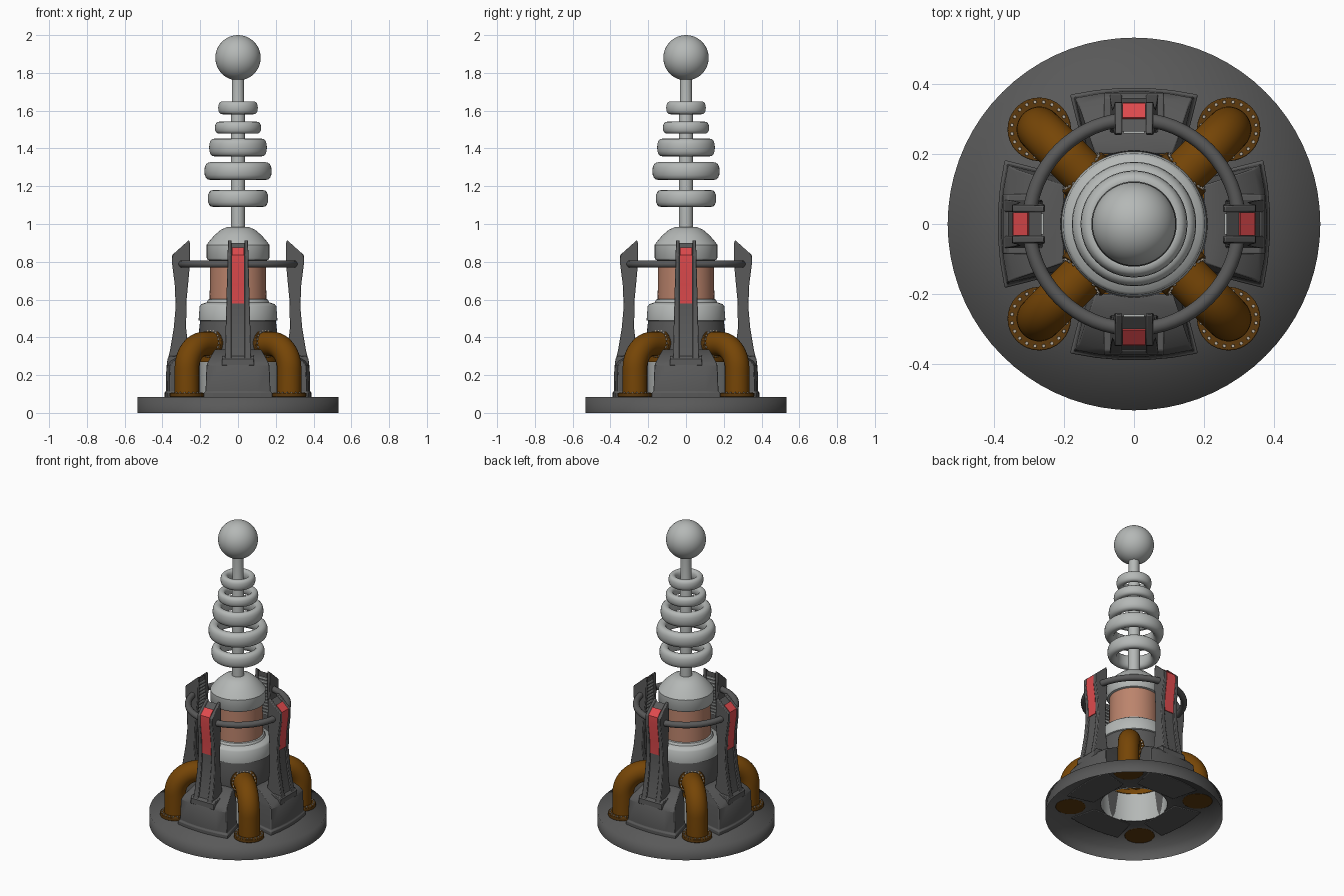
import bpy, bmesh, math
from mathutils import Matrix, Vector

if "Cube" in bpy.data.objects:
    bpy.data.objects.remove(bpy.data.objects["Cube"])

def mat(name, c):
    m = bpy.data.materials.new(name)
    m.diffuse_color = (*c, 1)
    m.use_nodes = True
    m.node_tree.nodes["Principled BSDF"].inputs["Base Color"].default_value = m.diffuse_color
    return m

DARK = mat("dark_grey", (0.1, 0.1, 0.1))
LIGHT = mat("light_grey", (0.46, 0.48, 0.47))
BROWN = mat("brown_pipe", (0.18, 0.06, 0.002))
FLANGE = mat("dark_brown_flange", (0.11, 0.042, 0.004))
COPPER = mat("copper", (0.5, 0.23, 0.15))
RED = mat("red", (0.75, 0.07, 0.075))
BOLT = mat("bolt_tan", (0.5, 0.44, 0.36))

def finish(bm, name, material, bevel=0, angle=35, rot=0, recalc=True):
    if recalc:
        bmesh.ops.recalc_face_normals(bm, faces=bm.faces)
    bm.transform(Matrix.Rotation(rot, 4, 'Z'))
    me = bpy.data.meshes.new(name)
    bm.to_mesh(me)
    bm.free()
    me.materials.append(material)
    for p in me.polygons:
        p.use_smooth = True
    me.set_sharp_from_angle(angle=math.radians(angle))
    ob = bpy.data.objects.new(name, me)
    bpy.context.collection.objects.link(ob)
    if bevel:
        b = ob.modifiers.new("bevel", 'BEVEL')
        b.width, b.segments, b.limit_method = bevel, 2, 'ANGLE'
        b.angle_limit = math.radians(40)
    return ob

def loft(rings, closed=False, caps=False):
    """Skin a list of equal-length point rings."""
    bm = bmesh.new()
    vs = [[bm.verts.new(p) for p in r] for r in rings]
    n = len(vs[0])
    for i in range(len(vs) if closed else len(vs) - 1):
        a, b = vs[i], vs[(i + 1) % len(vs)]
        for j in range(n):
            k = (j + 1) % n
            bm.faces.new((a[j], a[k], b[k], b[j]))
    if caps:
        bm.faces.new(vs[0])
        bm.faces.new(vs[-1])
    return bm

def lathe(name, prof, material, closed=False, n=64, angle=35):
    """Profile runs upward (or anticlockwise) so faces point outward."""
    ang = [2 * math.pi * i / n for i in range(n)]
    rings = [[(max(r, 1e-4) * math.cos(a), max(r, 1e-4) * math.sin(a), z) for a in ang] for r, z in prof]
    return finish(loft(rings, closed), name, material, angle=angle, recalc=False)

def prism(name, prof, lo, hi, material, rot, bevel=0):
    """Radial (r, z) outline extruded sideways between lo(z) and hi(z)."""
    rings = [[(r, f(z), z) for r, z in prof] for f in (lo, hi)]
    return finish(loft(rings, caps=True), name, material, bevel, rot=rot)

# hollow base disc with open middle
lathe("base_disc", [(0.533, 0), (0.533, 0.085), (0.2, 0.085)], DARK, n=72, angle=180)

# central body
lathe("lower_core", [(0.2, 0.08), (0.205, 0.28)], LIGHT)
lathe("lower_band", [(0.2, 0.27), (0.222, 0.27), (0.222, 0.3), (0.2, 0.3)], BROWN, True)
lathe("core_housing", [(0.205, 0.28), (0.212, 0.3), (0.205, 0.45), (0.2, 0.49)], DARK)
lathe("lower_collar", [(0.195, 0.485), (0.208, 0.49), (0.208, 0.5), (0.203, 0.565), (0.195, 0.575),
                       (0.165, 0.585), (0.158, 0.6), (0.145, 0.605)], LIGHT)
lathe("copper_winding", [(0.15, 0.6), (0.148, 0.82)], COPPER)
lathe("cap_dome", [(0.14, 0.805), (0.16, 0.81), (0.166, 0.82), (0.166, 0.89), (0.155, 0.905),
                   (0.125, 0.94), (0.09, 0.97), (0.06, 0.983), (0, 0.985)], LIGHT)

# mast, discharge rings, ball
lathe("mast", [(0.037, 0.97), (0.037, 1.6), (0.032, 1.62), (0.032, 1.8)], LIGHT, n=32)
for i, (r, z, h, w) in enumerate([(0.16, 1.135, 0.045, 0.06), (0.178, 1.28, 0.047, 0.064),
                                  (0.153, 1.405, 0.047, 0.058), (0.122, 1.51, 0.032, 0.048),
                                  (0.105, 1.615, 0.034, 0.045)]):
    prof = []
    for k in range(16):
        c, s = math.cos(math.tau * k / 16), math.sin(math.tau * k / 16)
        prof.append((r - w / 2 + w / 2 * math.copysign(abs(c) ** 0.85, c),
                     z + h * math.copysign(abs(s) ** 0.85, s)))
    lathe(f"discharge_ring_{i+1}", prof, LIGHT, True, 48, 60)
lathe("top_ball", [(0.12 * math.sin(math.pi * k / 24), 1.88 - 0.12 * math.cos(math.pi * k / 24))
                   for k in range(25)], LIGHT, n=48)

# ring bar joining the fins
lathe("brace_ring", [(0.3 + 0.02 * math.cos(math.tau * k / 14), 0.788 + 0.02 * math.sin(math.tau * k / 14))
                     for k in range(14)], DARK, True, 64, 60)

def footprint(z, ro, wo, ri, wi):
    """Wedge footprint with a bowed outer edge."""
    pts = [(ro - 0.02 * t * t, wo * t, z) for t in (-1, -0.6, -0.2, 0.2, 0.6, 1)]
    return pts + [(ri, wi, z), (ri, -wi, z)]

def fin_width(z):
    return 0.07 - 0.017 * (z - 0.27) / 0.64

def const(v):
    return lambda z: v

fin_outer = [(0.375, 0.27), (0.36, 0.33), (0.34, 0.45), (0.33, 0.56), (0.335, 0.68),
             (0.349, 0.79), (0.348, 0.836), (0.26, 0.915)]
fin_inner = [(0.255, 0.9), (0.255, 0.78), (0.272, 0.6), (0.275, 0.45), (0.255, 0.27)]
web = [(0.367, 0.27), (0.352, 0.33), (0.332, 0.45), (0.322, 0.56), (0.327, 0.68), (0.341, 0.79),
       (0.340, 0.832), (0.265, 0.9), (0.265, 0.78), (0.282, 0.6), (0.285, 0.45), (0.265, 0.27)]
red_in = [(0.320, 0.58), (0.325, 0.68), (0.339, 0.79), (0.338, 0.830), (0.30, 0.866)]
red_out = [(0.304, 0.875), (0.346, 0.837), (0.347, 0.79), (0.333, 0.68), (0.328, 0.58)]

# four wedge feet, each with a fin
for q, side in enumerate(("right", "back", "left", "front")):
    rot = q * math.pi / 2
    levels = [(0.08, 0.39, 0.183, 0.2, 0.14), (0.108, 0.39, 0.183, 0.2, 0.14),
              (0.113, 0.383, 0.173, 0.2, 0.133), (0.25, 0.38, 0.168, 0.2, 0.13),
              (0.275, 0.362, 0.158, 0.2, 0.125), (0.335, 0.26, 0.125, 0.2, 0.11)]
    finish(loft([footprint(*l) for l in levels], caps=True), side + "_foot", DARK, 0.004, rot=rot)
    prism(side + "_fin_socket", [(0.24, 0.25), (0.376, 0.25), (0.374, 0.285), (0.362, 0.3), (0.24, 0.31)],
          const(-0.086), const(0.086), DARK, rot, 0.004)
    # two side rails with a recessed web between
    prism(side + "_fin_rail_a", fin_outer + fin_inner, const(0.034), fin_width, DARK, rot, 0.004)
    prism(side + "_fin_rail_b", fin_outer + fin_inner, lambda z: -fin_width(z), const(-0.034), DARK, rot, 0.004)
    prism(side + "_fin_web", web, const(-0.036), const(0.036), DARK, rot)
    prism(side + "_fin_light", red_in + red_out, const(-0.033), const(0.033), RED, rot)
    # ribs in the recess on the inner side of the fin
    bm = bmesh.new()
    for k in range(12):
        z = 0.62 + 0.022 * k
        r = max(0.265, 0.282 - (z - 0.6) * 0.094)
        m = Matrix.Translation((r, 0, z)) @ Matrix.Diagonal((0.012, 0.06, 0.01, 1))
        bmesh.ops.create_cube(bm, size=1, matrix=m)
    finish(bm, side + "_fin_ribs", LIGHT, rot=rot)

def flange(name, centre, axis, radius, rot):
    """Thin disc with a circle of bolt heads."""
    base = Matrix.Translation(centre) @ Vector(axis).to_track_quat('Z', 'Y').to_matrix().to_4x4()
    bm = bmesh.new()
    bmesh.ops.create_cone(bm, cap_ends=True, segments=32, radius1=radius, radius2=radius,
                          depth=0.022, matrix=base)
    finish(bm, name, FLANGE, 0.003, rot=rot)
    bm = bmesh.new()
    for k in range(20):
        a = math.tau * k / 20
        p = ((radius - 0.012) * math.cos(a), (radius - 0.012) * math.sin(a), 0.012)
        bmesh.ops.create_cone(bm, cap_ends=True, segments=6, radius1=0.006, radius2=0.005,
                              depth=0.008, matrix=base @ Matrix.Translation(p))
    finish(bm, name + "_bolts", BOLT, rot=rot)

# four elbow pipes on the diagonals
path = [((0.383, 0.085), 0)]
for k in range(13):
    t = math.pi / 2 * k / 12
    path.append(((0.253 + 0.13 * math.cos(t), 0.235 + 0.13 * math.sin(t)), t))
path.append(((0.17, 0.365), math.pi / 2))
for q in range(4):
    rot = math.pi / 4 + q * math.pi / 2
    rings = []
    for (r, z), t in path:
        ring = []
        for k in range(28):
            c, s = 0.065 * math.cos(math.tau * k / 28), 0.065 * math.sin(math.tau * k / 28)
            ring.append((r + c * math.cos(t), s, z + c * math.sin(t)))
        rings.append(ring)
    finish(loft(rings, caps=True), f"elbow_pipe_{q+1}", BROWN, rot=rot)
    flange(f"pipe_floor_flange_{q+1}", (0.383, 0, 0.095), (0, 0, 1), 0.091, rot)
    flange(f"pipe_core_flange_{q+1}", (0.2, 0, 0.367), (1, 0, 0.15), 0.08, rot)
